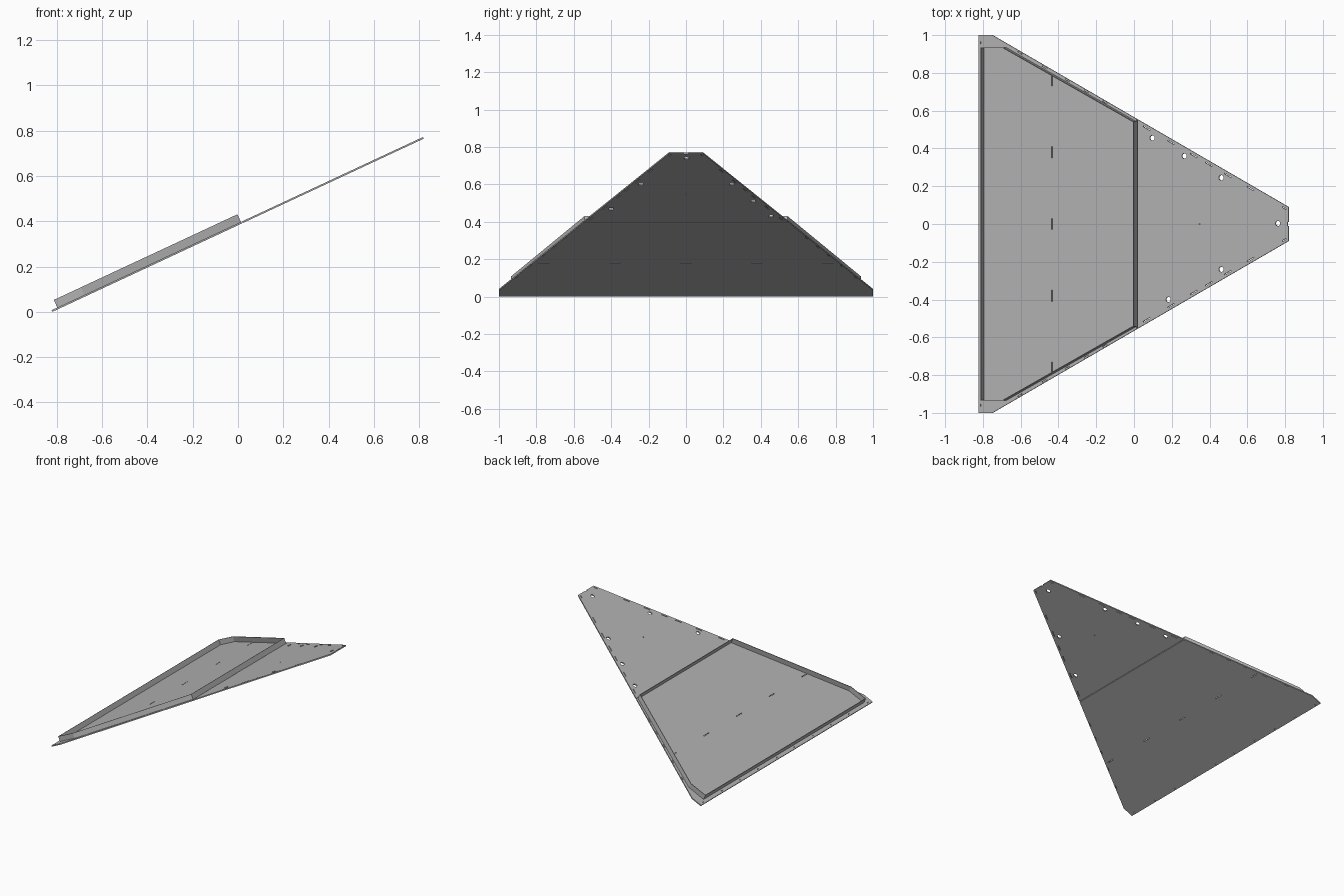
import bpy, bmesh, math
from mathutils import Matrix

if "Cube" in bpy.data.objects:
    bpy.data.objects.remove(bpy.data.objects["Cube"])

TILT = math.radians(25)
THICK, RIM_HEIGHT, RIM_THICK = 0.008, 0.037, 0.004
LENGTH, SEAM, TIP = 1.81, 0.924, 0.09
CHAMFER = 0.08                      # straight part of the wide end
PLACE = Matrix.Translation((-0.82, 0, 0)) @ Matrix.Rotation(-TILT, 4, 'Y')

grey = bpy.data.materials.new("grey_metal")
grey.use_nodes = True
grey.diffuse_color = (0.45, 0.45, 0.45, 1)
grey.node_tree.nodes["Principled BSDF"].inputs["Base Color"].default_value = (0.45, 0.45, 0.45, 1)


def along(x):
    """Distance along the sloping sheet for a plan position x."""
    return (x + 0.82) / math.cos(TILT)


def half_width(u):
    """Half the sheet's width at distance u."""
    return 1 if u < CHAMFER else 1 - (1 - TIP) * (u - CHAMFER) / (LENGTH - CHAMFER)


def make_object(name, bm):
    bmesh.ops.recalc_face_normals(bm, faces=bm.faces[:])
    mesh = bpy.data.meshes.new(name)
    bm.to_mesh(mesh)
    bm.free()
    mesh.materials.append(grey)
    obj = bpy.data.objects.new(name, mesh)
    obj.matrix_world = PLACE
    bpy.context.collection.objects.link(obj)
    return obj


def mirrored(half):
    """Close a half outline across the centre line."""
    return half + [(u, -v) for u, v in reversed(half)]


def sheet(name, half):
    bm = bmesh.new()
    face = bm.faces.new([bm.verts.new((u, v, 0)) for u, v in mirrored(half)])
    top = bmesh.ops.extrude_face_region(bm, geom=[face])["geom"]
    verts = [g for g in top if isinstance(g, bmesh.types.BMVert)]
    bmesh.ops.translate(bm, vec=(0, 0, THICK), verts=verts)
    return make_object(name, bm)


def add_slot(bm, u, v, length, width=0.005, angle=0):
    m = (Matrix.Translation((u, v, 0)) @ Matrix.Rotation(angle, 4, 'Z')
         @ Matrix.Diagonal((length, width, 0.05, 1)))
    bmesh.ops.create_cube(bm, size=1, matrix=m)


def add_hole(bm, u, v, radius):
    bmesh.ops.create_cone(bm, cap_ends=True, segments=20, radius1=radius, radius2=radius,
                          depth=0.05, matrix=Matrix.Translation((u, v, 0)))


def cut(target, bm):
    cutter = make_object(target.name + "_cutter", bm)
    cutter.hide_render = True
    cutter.hide_set(True)
    mod = target.modifiers.new("holes", 'BOOLEAN')
    mod.operation, mod.solver, mod.object = 'DIFFERENCE', 'EXACT', cutter
    bpy.context.view_layer.objects.active = target
    bpy.ops.object.modifier_apply(modifier=mod.name)
    bpy.data.objects.remove(cutter)


# Two flat sheets meeting at a narrow seam
wide_sheet = sheet("wide_sheet", [(0, 1), (CHAMFER, 1), (SEAM, half_width(SEAM))])
gap = SEAM + 0.004
narrow_sheet = sheet("narrow_sheet", [(gap, half_width(gap)), (LENGTH, TIP)])

# Slots and pin holes in the wide sheet
edge_angle = math.atan2(1 - TIP, LENGTH - CHAMFER)
bm = bmesh.new()
for i in range(-2, 3):
    add_slot(bm, along(-0.43), i * 0.38, 0.005, 0.06)
for side in (-1, 1):
    for x in (-0.6, -0.47, -0.35, -0.25, -0.15):
        u = along(x)
        add_slot(bm, u, side * (half_width(u) - 0.009), 0.03, 0.004, -side * edge_angle)
    for v in (0.1, 0.32, 0.53, 0.74, 0.96):
        add_slot(bm, 0.013, side * v, 0.005, 0.012)
cut(wide_sheet, bm)

# Round holes, edge slots and tip notch in the narrow sheet
bm = bmesh.new()
for x, y in ((0.1, 0.455), (0.27, 0.36), (0.465, 0.245),
             (0.765, 0.003), (0.465, -0.24), (0.185, -0.4)):
    add_hole(bm, along(x), y, 0.014)
for side in (-1, 1):
    for x in (0.07, 0.2, 0.32, 0.4, 0.5, 0.62, 0.8):
        u = along(x)
        length = 0.025 if x > 0.7 else 0.045
        add_slot(bm, u, side * (half_width(u) - 0.018), length, 0.005, -side * edge_angle)
add_hole(bm, along(0.35), 0, 0.004)
add_slot(bm, LENGTH, 0, 0.012, 0.02)
cut(narrow_sheet, bm)

# Thin upright rim forming a shallow open tray on the wide sheet
outline = mirrored([(0.028, 0.935), (0.16, 0.935), (SEAM - 0.001, 0.542)])
bm = bmesh.new()
low = [bm.verts.new((u, v, THICK - 0.001)) for u, v in outline]
high = [bm.verts.new((u, v, THICK + RIM_HEIGHT)) for u, v in outline]
n = len(outline)
for i in range(n):
    j = (i + 1) % n
    bm.faces.new((low[i], low[j], high[j], high[i]))
rim = make_object("tray_rim", bm)
# Walls face outward, so thickness grows inward
first = rim.data.polygons[0]
if first.normal.dot(first.center - rim.data.polygons[n // 2].center) < 0:
    rim.data.flip_normals()
solid = rim.modifiers.new("thickness", 'SOLIDIFY')
solid.thickness, solid.offset, solid.use_even_offset = RIM_THICK, -1, True
